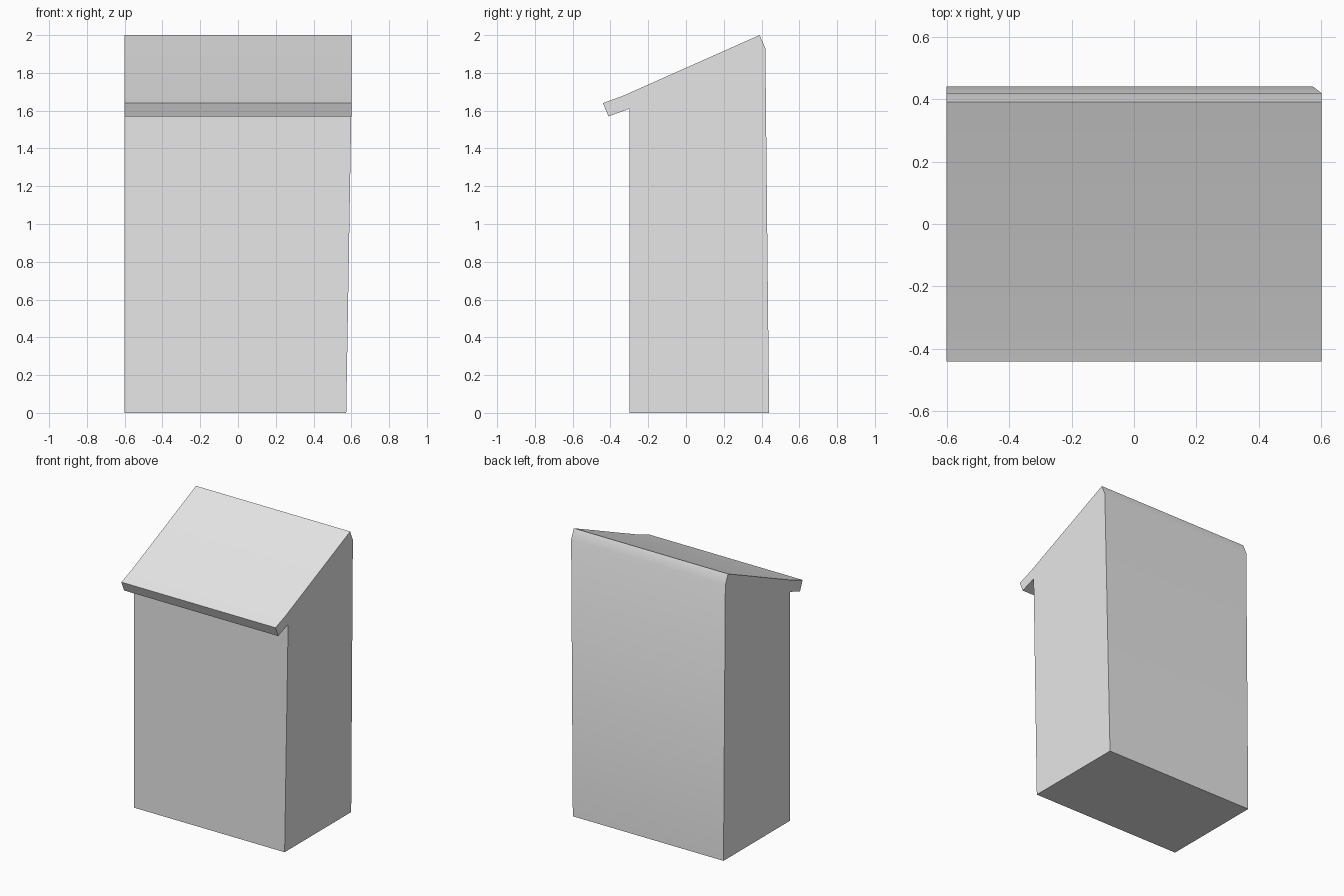
import bpy
import bmesh
import math

cube = bpy.data.objects.get("Cube")
if cube:
    bpy.data.objects.remove(cube, do_unlink=True)

# Plain grey finish
grey = bpy.data.materials.new("plain_grey")
grey.use_nodes = True
colour = (0.8, 0.8, 0.8, 1)
grey.diffuse_color = colour
grey.node_tree.nodes["Principled BSDF"].inputs["Base Color"].default_value = colour

# Side profile (y, z): sloping roof with an eave over the front wall
profile = [(-0.30, 0), (0.44, 0), (0.42, 1.93), (0.39, 2.0),
           (-0.33, 1.68), (-0.44, 1.64), (-0.41, 1.57), (-0.30, 1.61)]
HALF_WIDTH = 0.6
BASE_INSET = 0.027

bm = bmesh.new()
side = bm.faces.new([bm.verts.new((-HALF_WIDTH, y, z)) for y, z in profile])
extruded = bmesh.ops.extrude_face_region(bm, geom=[side], use_keep_orig=True)
far_side = [v for v in extruded["geom"] if isinstance(v, bmesh.types.BMVert)]

# The left wall leans inward at the base
for v in far_side:
    v.co.x = HALF_WIDTH
    if v.co.z < 0.01:
        v.co.x -= BASE_INSET
bmesh.ops.recalc_face_normals(bm, faces=bm.faces)

mesh = bpy.data.meshes.new("shed_body")
bm.to_mesh(mesh)
bm.free()
mesh.materials.append(grey)
shed = bpy.data.objects.new("shed_body", mesh)
bpy.context.collection.objects.link(shed)

# Soft rear roof edge, crisp corners elsewhere
bpy.context.view_layer.objects.active = shed
shed.select_set(True)
bpy.ops.object.shade_smooth_by_angle(angle=math.radians(30))
